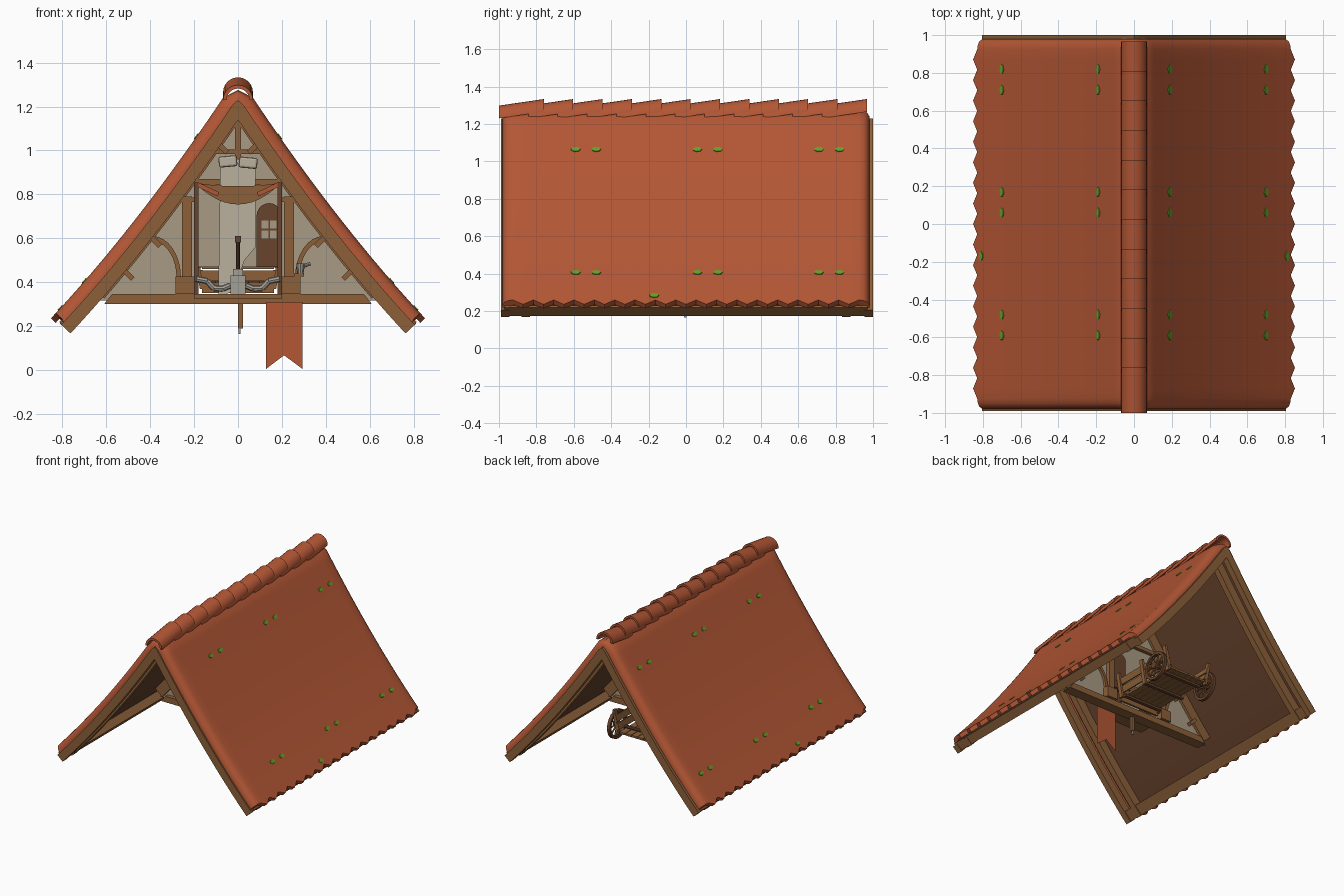
import bpy, bmesh, math
from mathutils import Vector, Matrix

if "Cube" in bpy.data.objects:
    bpy.data.objects.remove(bpy.data.objects["Cube"])


def material(name, hexa):
    lin = [((int(hexa[i:i + 2], 16) / 255 + 0.055) / 1.055) ** 2.4 for i in (0, 2, 4)] + [1]
    m = bpy.data.materials.new(name)
    m.use_nodes = True
    m.diffuse_color = lin
    m.node_tree.nodes["Principled BSDF"].inputs["Base Color"].default_value = lin
    return m


TILE = material("terracotta", "b45735")
WOOD = material("timber", "8c6039")
DARK = material("dark timber", "67432d")
WALL = material("plaster", "a89b85")
CLOTH = material("linen", "bab09c")
METAL = material("iron", "a3a095")
MOSS = material("moss", "64a028")


def finish(name, bm, mat, smooth=False):
    bmesh.ops.remove_doubles(bm, verts=bm.verts, dist=0.0002)
    bmesh.ops.recalc_face_normals(bm, faces=bm.faces)
    me = bpy.data.meshes.new(name)
    bm.to_mesh(me)
    bm.free()
    me.materials.append(mat)
    ob = bpy.data.objects.new(name, me)
    bpy.context.collection.objects.link(ob)
    if smooth:
        bpy.ops.object.select_all(action="DESELECT")
        ob.select_set(True)
        bpy.context.view_layer.objects.active = ob
        bpy.ops.object.shade_smooth_by_angle(angle=math.radians(35))
    return ob


def loft(name, loops, mat, smooth=False):
    """Skin closed loops of 3D points and cap both ends."""
    bm = bmesh.new()
    rings = [[bm.verts.new(p) for p in loop] for loop in loops]
    n = len(rings[0])
    for a, b in zip(rings, rings[1:]):
        for i in range(n):
            j = (i + 1) % n
            bm.faces.new((a[i], a[j], b[j], b[i]))
    bm.faces.new(rings[0])
    bm.faces.new(rings[-1])
    return finish(name, bm, mat, smooth)


def sheet(name, pts, y, mat):
    bm = bmesh.new()
    bm.faces.new([bm.verts.new((x, y, z)) for x, z in pts])
    return finish(name, bm, mat)


def prism(name, pts, y0, y1, mat):
    return loft(name, [[(x, y, z) for x, z in pts] for y in (y0, y1)], mat)


def box(name, lo, hi, mat):
    return prism(name, [(lo[0], lo[2]), (hi[0], lo[2]), (hi[0], hi[2]), (lo[0], hi[2])], lo[1], hi[1], mat)


def strut(name, a, b, width, y0, y1, mat):
    a, b = Vector(a), Vector(b)
    s = (b - a).orthogonal().normalized() * width / 2
    return prism(name, [a + s, b + s, b - s, a - s], y0, y1, mat)


def rod(name, a, b, r, mat, r2=None, sides=8):
    a, b = Vector(a), Vector(b)
    bm = bmesh.new()
    d = b - a
    mtx = Matrix.Translation((a + b) / 2) @ d.to_track_quat("Z", "Y").to_matrix().to_4x4()
    bmesh.ops.create_cone(bm, cap_ends=True, segments=sides, radius1=r,
                          radius2=r if r2 is None else r2, depth=d.length, matrix=mtx)
    return finish(name, bm, mat, True)


# Swept roof profile: t runs outward from the ridge, d is depth below the surface
def height(t):
    return 1.343 - 1.53 * t + 0.27 * t * t


def point(t, d):
    s = 1.53 - 0.54 * t
    k = math.sqrt(1 + s * s)
    x, z = t - d * s / k, height(t) - d / k
    if x <= 0:
        x, z = 0, height(0) - d * 1.828
    return x, min(z, 1.275 - 0.5 * x - 0.85 * d)


def half(d, t1, n=24):
    return [point(t1 * i / n, d) for i in range(n + 1)]


def band(y, d0, d1, t0, t1):
    top, low = half(d0, t0), half(d1, t1)
    pts = [(-x, z) for x, z in top[::-1]] + top + low[::-1] + [(-x, z) for x, z in low]
    return [(x, y, z) for x, z in pts]


def rafters(name, y0, y1, d0, d1, t, mat):
    loft(name, [band(y, d0, d1, t, t) for y in (y0, y1)], mat, True)


# Tiled roof with rounded verges and toothed eaves: (y, top depth, bottom depth, tooth)
columns = [(-0.98, 0.04, 0.056, 0), (-0.968, 0.016, 0.056, 0), (-0.95, 0.005, 0.056, 0)]
columns += [(-0.925 + 1.85 * i / 34, 0, 0.03, i % 2) for i in range(35)]
columns += [(-y, d, e, k) for y, d, e, k in columns[2::-1]]
loft("roof_tiles", [band(y, d, e, 0.83 + 0.022 * k, 0.835 + 0.018 * k) for y, d, e, k in columns], TILE, True)
rafters("roof_deck", -0.955, 0.955, 0.028, 0.046, 0.832, DARK)
for side, ends in (("front", (-0.99, -0.945)), ("back", (0.955, 1.0))):
    rafters(side + "_barge_rafters", *ends, 0.054, 0.112, 0.845, WOOD)
for side, ends in (("front", (-0.88, -0.835)), ("back", (0.835, 0.88))):
    rafters(side + "_inner_rafters", *ends, 0.045, 0.11, 0.845, WOOD)
for s, side in ((-1, "right"), (1, "left")):
    pts = [point(t, d) for t, d in ((0.79, 0.04), (0.843, 0.04), (0.843, 0.104), (0.79, 0.104))]
    prism(side + "_eave_board", [(s * x, z) for x, z in pts], -0.97, 0.97, WOOD)

# Overlapping ridge tiles
for i in range(12):
    y = -1 + 0.157 * i
    loops = []
    for yy, zz in ((y, 1.23), (y + 0.24, 1.265)):
        arc = [(math.cos(math.pi * k / 12), math.sin(math.pi * k / 12)) for k in range(13)]
        loops.append([(0.068 * c, yy, zz + 0.068 * w) for c, w in arc]
                     + [(0.052 * c, yy, zz + 0.052 * w) for c, w in arc[::-1]])
    loft("ridge_tile", loops, TILE, True)


# Flat moss tufts on both slopes
def moss(s, t, y):
    slope = math.atan(1.53 - 0.54 * t)
    bm = bmesh.new()
    mtx = (Matrix.Translation((s * t, y, height(t) + 0.002))
           @ Matrix.Rotation(s * slope, 4, "Y") @ Matrix.Diagonal((0.6, 1, 1, 1)))
    bmesh.ops.create_cone(bm, cap_ends=True, segments=7, radius1=0.027, radius2=0.025, depth=0.006, matrix=mtx)
    finish("moss_tuft", bm, MOSS)


for s in (-1, 1):
    moss(s, 0.81, -0.17)
    for t in (0.19, 0.7):
        for y in (-0.59, -0.48, 0.06, 0.17, 0.71, 0.82):
            moss(s, t, y)

# Gable wall in the middle, with a low doorway
edge = half(0.1, 0.72)
outline = [(-x, z) for x, z in edge[::-1]] + edge
outline += [(0.2, 0.32), (0.2, 0.47), (-0.2, 0.47), (-0.2, 0.32)]
prism("gable_wall", outline, -0.01, 0.01, WALL)
rafters("gable_rafters", -0.03, 0.03, 0.045, 0.12, 0.7, WOOD)
prism("tie_beam", [(-0.61, 0.3), (0.61, 0.3), (0.575, 0.345), (-0.575, 0.345)], -0.04, 0.04, WOOD)
box("collar_beam", (-0.24, -0.035, 0.842), (0.24, 0.035, 0.87), WOOD)
box("king_post", (-0.013, -0.03, 0.87), (0.013, 0.03, 1.14), WOOD)
box("upper_collar", (-0.1, -0.03, 0.985), (0.1, 0.03, 1.005), WOOD)
for s in (-1, 1):
    def block(name, x0, x1, y0, y1, z0, z1, mat):
        x0, x1 = sorted((s * x0, s * x1))
        box(name, (x0, y0, z0), (x1, y1, z1), mat)

    block("gable_post", 0.21, 0.255, -0.04, 0.04, 0.345, 0.79, WOOD)
    block("post_cap", 0.19, 0.3, -0.035, 0.035, 0.765, 0.785, WOOD)
    block("post_foot", 0.2, 0.285, -0.06, 0.06, 0.345, 0.425, WOOD)
    block("door_jamb", 0.18, 0.2, -0.1, -0.08, 0.345, 0.855, DARK)
    arc = [math.radians(90 * k / 8) for k in range(9)]
    brace = [(s * (0.39 - 0.13 * math.cos(a)), 0.42 + 0.19 * math.sin(a)) for a in arc]
    brace += [(s * (0.39 - 0.11 * math.cos(a)), 0.42 + 0.167 * math.sin(a)) for a in arc[::-1]]
    prism("curved_brace", brace, -0.03, 0.03, WOOD)
    for x, z in ((0.375, 0.585), (0.5, 0.435), (0.07, 1.01)):
        strut("rafter_peg", (s * (x - 0.02), z - 0.02), (s * (x + 0.03), z + 0.03), 0.024, -0.04, 0.04, WOOD)

# Arched door with small panes
arch = [(0.142 + 0.058 * math.cos(math.pi * k / 10), 0.7 + 0.06 * math.sin(math.pi * k / 10)) for k in range(11)]
prism("arched_door", [(0.2, 0.47)] + arch + [(0.084, 0.47)], -0.022, 0.016, DARK)
for x in (0.108, 0.146):
    for z in (0.6, 0.645):
        box("door_pane", (x, -0.026, z), (x + 0.03, -0.02, z + 0.036), WALL)

# Linen hanging, rolled sacks and sagging awning
sheet("linen_hanging", [(-0.09, 0.33), (-0.02, 0.36), (0.03, 0.5), (0.08, 0.56), (0.08, 0.96), (-0.08, 0.96)],
      -0.048, CLOTH)
for s, z in ((-1, 0.95), (1, 0.944)):
    sack = strut("rolled_sack", (s * 0.004, z + 0.004), (s * 0.088, z - 0.004), 0.05, -0.11, -0.05, CLOTH)
    soft = sack.modifiers.new("soft", "BEVEL")
    soft.width, soft.segments = 0.01, 2
sag = [-1 + k / 6 for k in range(13)]
prism("awning", [(0.19 * u, 0.852 - 0.015 * (1 - u * u)) for u in sag]
      + [(0.19 * u, 0.846 - 0.092 * (1 - u * u)) for u in sag[::-1]], -0.085, -0.06, WOOD)
for s in (-1, 1):
    strut("awning_trim", (s * 0.19, 0.848), (s * 0.09, 0.8), 0.02, -0.095, -0.085, TILE)

# Swallowtail banner and hanging pull below the beam
sheet("banner", [(0.128, 0.31), (0.128, 0.005), (0.21, 0.067), (0.293, 0.005), (0.293, 0.31)], -0.048, TILE)
box("pull_strap", (0.0, -0.015, 0.19), (0.022, 0.005, 0.3), WOOD)
box("pull_tip", (0.002, -0.012, 0.165), (0.012, 0.002, 0.23), METAL)

# Winch: shelf, iron block, lever and curved arms
box("winch_shelf", (-0.2, -0.16, 0.325), (0.2, -0.04, 0.345), WOOD)
box("winch_block", (-0.035, -0.14, 0.345), (0.035, -0.06, 0.43), METAL)
box("winch_cap", (-0.022, -0.13, 0.43), (0.022, -0.07, 0.46), METAL)
rod("winch_lever", (0, -0.1, 0.46), (0, -0.1, 0.58), 0.008, DARK)
box("lever_knob", (-0.014, -0.114, 0.58), (0.014, -0.086, 0.61), DARK)
for s in (-1, 1):
    path = [(s * x, -0.1, z) for x, z in ((0.035, 0.385), (0.07, 0.37), (0.11, 0.372), (0.14, 0.405), (0.19, 0.415))]
    for a, b in zip(path, path[1:]):
        rod("winch_arm", a, b, 0.014, METAL)
box("jug_bracket", (0.255, -0.06, 0.425), (0.3, -0.03, 0.44), WOOD)
rod("jug", (0.285, -0.045, 0.44), (0.285, -0.045, 0.485), 0.014, METAL, 0.022, 10)
rod("jug_spout", (0.29, -0.045, 0.47), (0.33, -0.045, 0.485), 0.008, METAL)

# Cart behind the wall: plank bed, railed sides, spoked wheels
for k in range(6):
    box("cart_plank", (-0.15 + 0.05 * k, 0.04, 0.385), (-0.104 + 0.05 * k, 0.58, 0.4), WOOD)
for y in (0.08, 0.3, 0.5):
    box("cart_crossbar", (-0.16, y, 0.37), (0.16, y + 0.025, 0.386), DARK)
rod("cart_axle", (-0.225, 0.5, 0.41), (0.225, 0.5, 0.41), 0.012, DARK)
for s in (-1, 1):
    for z in (0.41, 0.465):
        strut("cart_side_board", (s * (0.155 + (z - 0.41) * 0.3), z),
              (s * (0.168 + (z - 0.41) * 0.3), z + 0.045), 0.014, 0.04, 0.58, WOOD)
    for y in (0.05, 0.3, 0.55):
        strut("cart_stake", (s * 0.165, 0.37), (s * 0.196, 0.55), 0.018, y, y + 0.03, WOOD)
    hub = Vector((s * 0.22, 0.5, 0.41))
    rim = []
    for k in range(21):
        a = math.tau * k / 20
        out = Vector((0, math.cos(a), math.sin(a)))
        rim.append([hub + out * r + Vector((dx, 0, 0))
                    for r, dx in ((0.086, -0.012), (0.106, -0.012), (0.106, 0.012), (0.086, 0.012))])
        if k % 2 == 0 and k < 20:
            rod("wheel_spoke", hub, hub + out * 0.092, 0.006, WOOD, sides=6)
    loft("wheel_rim", rim, DARK, True)
    rod("wheel_hub", hub - Vector((0.022, 0, 0)), hub + Vector((0.022, 0, 0)), 0.024, DARK, sides=12)
for z in (0.35, 0.405, 0.46):
    box("cart_headboard", (-0.165, 0.045, z), (0.165, 0.06, z + 0.048), WOOD)
